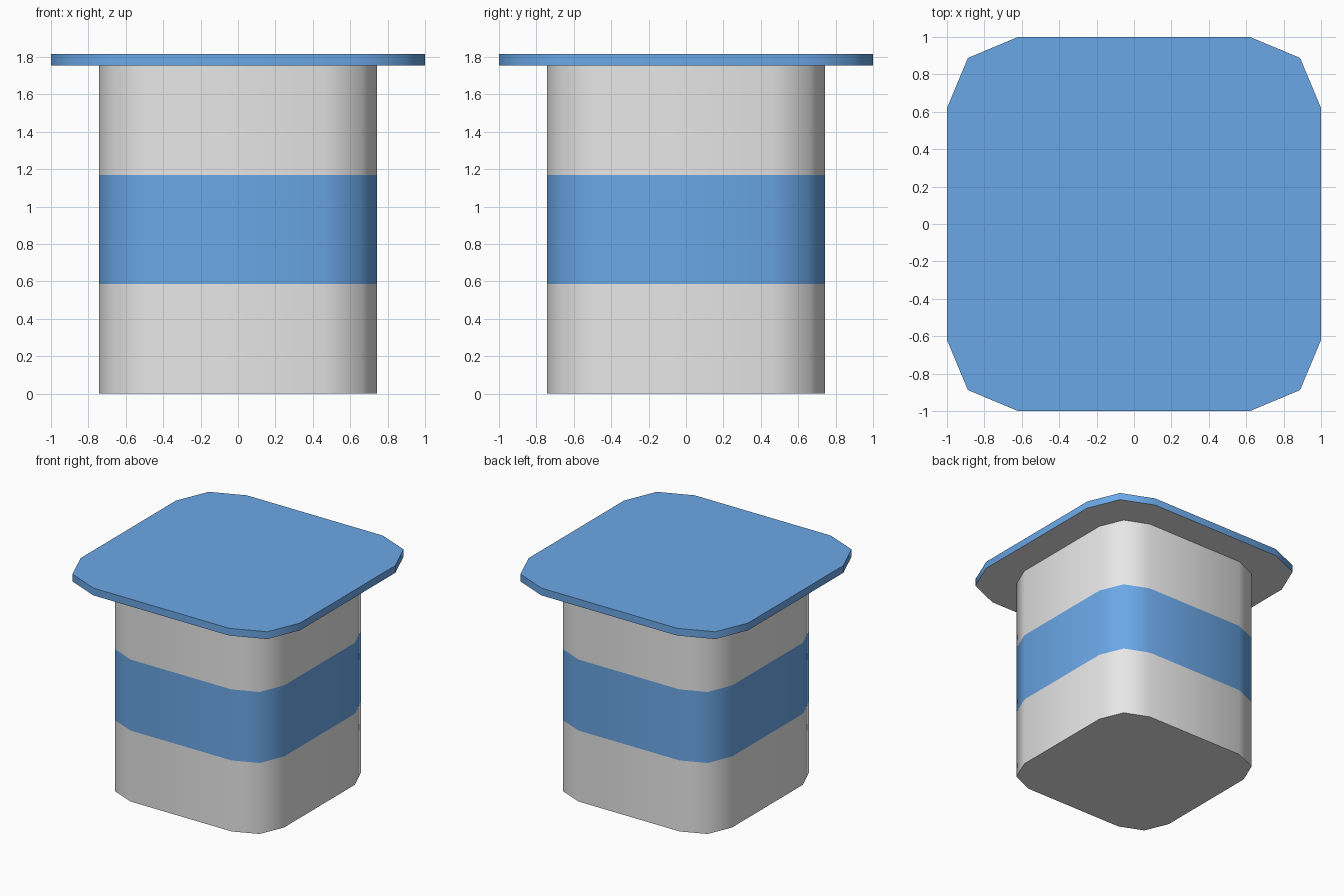
import bpy
import bmesh
from math import radians

cube = bpy.data.objects.get("Cube")
if cube:
    bpy.data.objects.remove(cube, do_unlink=True)


def make_material(name, colour):
    mat = bpy.data.materials.new(name)
    mat.use_nodes = True
    mat.diffuse_color = colour
    mat.node_tree.nodes["Principled BSDF"].inputs["Base Color"].default_value = colour
    return mat


GREY = make_material("light grey", (0.8, 0.8, 0.8, 1))
BLUE = make_material("blue", (0.146, 0.39, 0.8, 1))


def rounded_square(half):
    """Twelve-sided outline: a square with two-segment rounded corners."""
    points, (x, y) = [], (1, 0)
    for _ in range(4):
        for along, side in ((1, -0.62), (1, 0.62), (0.888, 0.888)):
            points.append((half * (along * x - side * y), half * (along * y + side * x)))
        x, y = -y, x
    return points


def prism(name, half, levels, is_blue, top=True):
    """Stack the outline at each height, cap it and colour faces by rule."""
    bm = bmesh.new()
    rings = [[bm.verts.new((x, y, z)) for x, y in rounded_square(half)] for z in levels]
    for low, high in zip(rings, rings[1:]):
        for i in range(len(low)):
            j = (i + 1) % len(low)
            bm.faces.new((low[i], low[j], high[j], high[i]))
    bm.faces.new(rings[0][::-1])
    if top:
        bm.faces.new(rings[-1])
    bm.normal_update()
    for face in bm.faces:
        face.material_index = int(is_blue(face))
    mesh = bpy.data.meshes.new(name)
    bm.to_mesh(mesh)
    bm.free()
    mesh.materials.append(GREY)
    mesh.materials.append(BLUE)
    obj = bpy.data.objects.new(name, mesh)
    bpy.context.collection.objects.link(obj)
    bpy.ops.object.select_all(action="DESELECT")
    obj.select_set(True)
    bpy.context.view_layer.objects.active = obj
    bpy.ops.object.shade_smooth_by_angle(angle=radians(60))
    return obj


# Body: three equal bands, the middle one blue; its top is closed by the lid
BAND = 0.585
HEIGHT = 3 * BAND
prism("body", 0.742, [i * BAND for i in range(4)],
      lambda f: BAND < f.calc_center_median().z < 2 * BAND, top=False)

# Lid: wide thin plate, blue with a grey underside
prism("lid", 1.0, [HEIGHT, HEIGHT + 0.06], lambda f: f.normal.z > -0.5)
